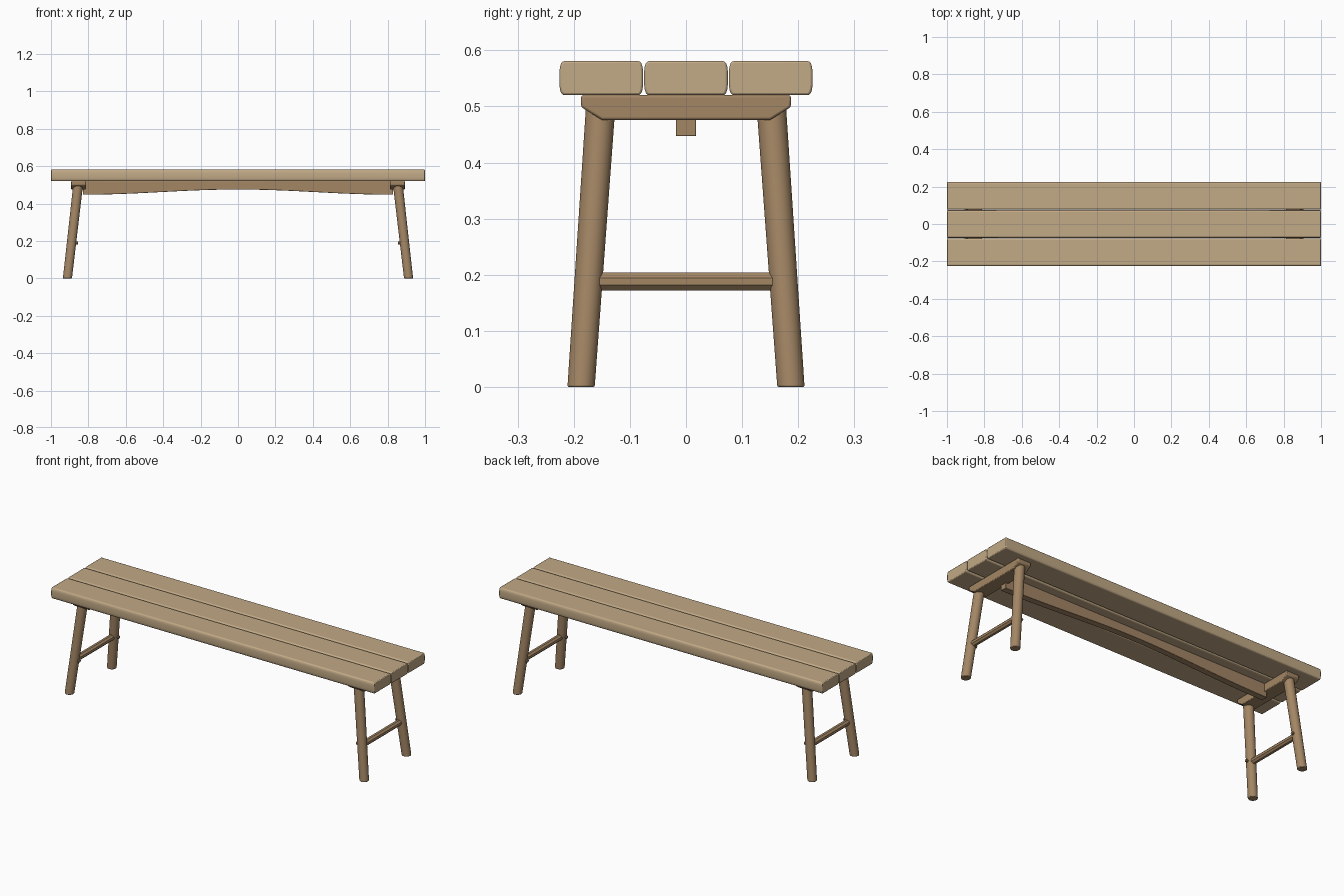
import bpy, bmesh, math
from mathutils import Vector

if "Cube" in bpy.data.objects:
    bpy.data.objects.remove(bpy.data.objects["Cube"])


def material(name, rgb):
    m = bpy.data.materials.new(name)
    m.diffuse_color = (*rgb, 1)
    m.use_nodes = True
    m.node_tree.nodes["Principled BSDF"].inputs["Base Color"].default_value = m.diffuse_color
    return m


SEAT = material("light_wood", (0.54, 0.40, 0.24))
FRAME = material("brown_wood", (0.37, 0.24, 0.13))


def finish(name, bm, mat, bevel=0.0, angle=30):
    bmesh.ops.recalc_face_normals(bm, faces=bm.faces)
    me = bpy.data.meshes.new(name)
    bm.to_mesh(me)
    bm.free()
    me.materials.append(mat)
    ob = bpy.data.objects.new(name, me)
    bpy.context.collection.objects.link(ob)
    if bevel:
        b = ob.modifiers.new("soft_edges", "BEVEL")
        b.width, b.segments, b.limit_method = bevel, 2, "ANGLE"
        b.angle_limit = math.radians(40)
    bpy.ops.object.select_all(action="DESELECT")
    ob.select_set(True)
    bpy.context.view_layer.objects.active = ob
    bpy.ops.object.shade_smooth_by_angle(angle=math.radians(angle))
    return ob


def prism(name, profile, axis, lo, hi, mat, bevel=0.0):
    """Extrude a profile: (y, z) along x, or (x, z) along y."""
    place = (lambda p, t: (t, *p)) if axis == "x" else (lambda p, t: (p[0], t, p[1]))
    bm = bmesh.new()
    rings = [[bm.verts.new(place(p, t)) for p in profile] for t in (lo, hi)]
    n = len(profile)
    for i in range(n):
        j = (i + 1) % n
        bm.faces.new((rings[0][i], rings[0][j], rings[1][j], rings[1][i]))
    for r in rings:
        bm.faces.new(r)
    return finish(name, bm, mat, bevel)


def rod(name, a, b, r1, r2, sides, mat, bevel=0.0, level=False):
    """Cylinder from a to b; level keeps its ends horizontal."""
    a, b = Vector(a), Vector(b)
    d = b - a
    q = Vector((0, 0, 1)).rotation_difference(d)
    bm = bmesh.new()
    rings = []
    for c, r in ((a, r1), (b, r2)):
        ring = []
        for i in range(sides):
            t = 2 * math.pi * (i + 0.5) / sides
            off = Vector((r * math.cos(t), r * math.sin(t), 0))
            ring.append(bm.verts.new(c + (off if level else q @ off)))
        rings.append(ring)
    for i in range(sides):
        j = (i + 1) % sides
        bm.faces.new((rings[0][i], rings[0][j], rings[1][j], rings[1][i]))
    for r in rings:
        bm.faces.new(r)
    return finish(name, bm, mat, bevel)


# Seat planks with softly bulging long edges
Z0, Z1, HW = 0.52, 0.581, 0.0745
half = [(HW - 0.006, Z0), (HW - 0.003, Z0 + 0.004), (HW - 0.001, Z0 + 0.010),
        (HW, Z0 + 0.018), (HW, Z1 - 0.018), (HW - 0.001, Z1 - 0.010),
        (HW - 0.003, Z1 - 0.004), (HW - 0.006, Z1)]
for label, cy in (("front", -0.151), ("middle", 0), ("back", 0.151)):
    outline = [(cy + y, z) for y, z in half] + [(cy - y, z) for y, z in reversed(half)]
    prism(label + "_seat_plank", outline, "x", -1, 1, SEAT, 0.004)

# Central beam with arched underside
N = 24
L = 0.83
arch = [(-L + 2 * L * i / N, 0.461 - 0.014 * math.cos(2 * math.pi * i / N)) for i in range(N + 1)]
prism("arched_beam", [(L, 0.521), (-L, 0.521)] + arch, "y", -0.018, 0.018, FRAME, 0.002)

for side, sx in (("left", -1), ("right", 1)):
    # Cleat with chamfered lower corners
    cleat = [(-0.187, 0.52), (-0.187, 0.499), (-0.150, 0.476),
             (0.150, 0.476), (0.187, 0.499), (0.187, 0.52)]
    prism(side + "_cleat", cleat, "x", sx * 0.853 - 0.04, sx * 0.853 + 0.04, FRAME, 0.004)

    # Splayed legs and their pegs
    for end, sy in (("front", -1), ("back", 1)):
        rod(f"{end}_{side}_leg", (sx * 0.912, sy * 0.187, 0), (sx * 0.853, sy * 0.151, 0.515),
            0.0245, 0.0265, 24, FRAME, 0.003, True)
        rod(f"{end}_{side}_peg", (sx * 0.892, sy * 0.174, 0.189), (sx * 0.856, sy * 0.174, 0.189),
            0.008, 0.008, 10, FRAME, 0.001)

    # Octagonal stretcher between the legs
    rod(side + "_stretcher", (sx * 0.890, -0.174, 0.188), (sx * 0.890, 0.174, 0.188),
        0.017, 0.017, 8, FRAME)
